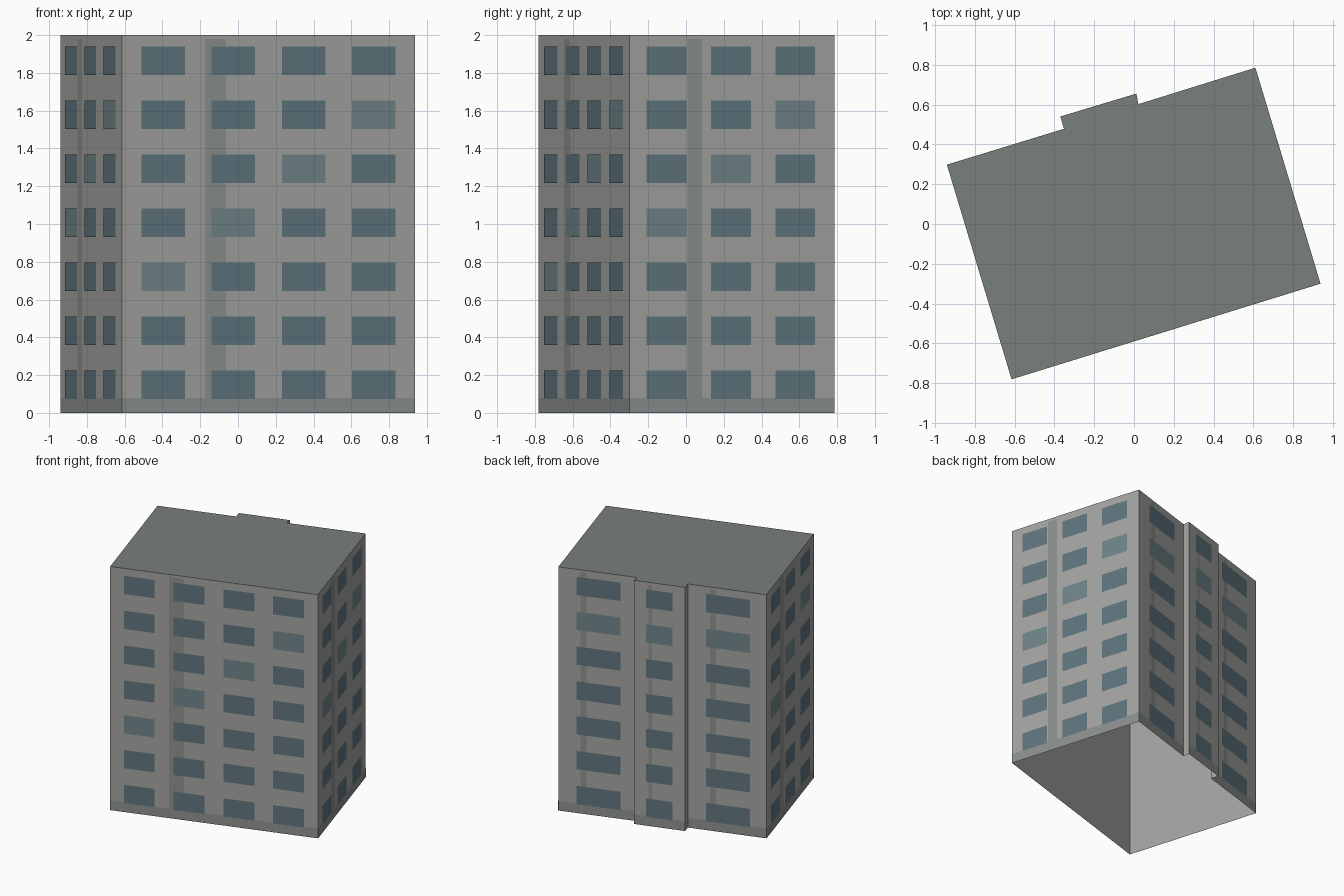
import bpy
from mathutils import Vector

if "Cube" in bpy.data.objects:
    bpy.data.objects.remove(bpy.data.objects["Cube"])

HEIGHT = 2.0
FLOORS = 7
FLOOR_PITCH = 0.286

# Footprint, anticlockwise from the front left corner
FOOT = [Vector(p) for p in [(-0.615, -0.78), (0.937, -0.30), (0.61, 0.785),
                            (0.022, 0.602), (0.012, 0.655), (-0.37, 0.54),
                            (-0.352, 0.478), (-0.94, 0.298)]]


def material(name, rgb):
    m = bpy.data.materials.new(name)
    m.diffuse_color = (*rgb, 1)
    m.use_nodes = True
    m.node_tree.nodes["Principled BSDF"].inputs["Base Color"].default_value = m.diffuse_color
    return m


WALL = material("wall_grey", (0.37, 0.375, 0.36))
ROOF = material("roof_grey", (0.19, 0.215, 0.205))
TRIM = material("trim_grey", (0.26, 0.28, 0.27))
GLASS = material("glass_blue", (0.115, 0.18, 0.21))
PALE = material("glass_pale", (0.165, 0.235, 0.25))


def mesh(name, quads, mat):
    """One object from a list of separate polygons."""
    verts = [v for q in quads for v in q]
    faces, n = [], 0
    for q in quads:
        faces.append(range(n, n + len(q)))
        n += len(q)
    me = bpy.data.meshes.new(name)
    me.from_pydata(verts, [], [list(f) for f in faces])
    me.materials.append(mat)
    ob = bpy.data.objects.new(name, me)
    bpy.context.collection.objects.link(ob)
    return ob


def panel(a, b, u0, u1, z0, z1, off=0.0):
    """Upright rectangle between fractions u0 and u1 of wall a-b."""
    d = b - a
    out = Vector((d.y, -d.x)).normalized() * off
    p, q = a + d * u0 + out, a + d * u1 + out
    return [(p.x, p.y, z0), (q.x, q.y, z0), (q.x, q.y, z1), (p.x, p.y, z1)]


# Window spans along each wall, as fractions of its length (keyed by wall)
ROW3 = [(0.083, 0.277), (0.398, 0.592), (0.712, 0.906)]
ROW4 = [(0.066 + 0.2395 * i, 0.215 + 0.2395 * i) for i in range(4)]
ROW1 = [(0.23, 0.79)]
WINDOWS = {0: ROW4, 1: ROW3, 2: ROW1, 4: [(0.23, 0.75)], 6: ROW1, 7: ROW3}

walls, bases, strips, glass, pale = [], [], [], [], []
for i, a in enumerate(FOOT):
    b = FOOT[(i + 1) % len(FOOT)]
    walls.append(panel(a, b, 0, 1, 0, HEIGHT))
    spans = WINDOWS.get(i)
    if not spans:
        continue
    bases.append(panel(a, b, 0, 1, 0, 0.08, 0.001))
    strips.append(panel(a, b, 0.283, 0.355, 0.08, 1.98, 0.001))
    for row in range(FLOORS):
        z = 0.074 + row * FLOOR_PITCH
        for col, (u0, u1) in enumerate(spans):
            # one paler window per column, stepping up diagonally
            target = pale if row - col == 6 - len(spans) else glass
            target.append(panel(a, b, u0, u1, z, z + 0.15, 0.003))

# Open-bottomed shell and flat roof
mesh("outer_walls", walls, WALL)
mesh("flat_roof", [[(p.x, p.y, HEIGHT) for p in FOOT]], ROOF)

# Flat facade details
mesh("base_band", bases, TRIM)
mesh("vertical_strips", strips, TRIM)
mesh("windows", glass, GLASS)
mesh("pale_windows", pale, PALE)
